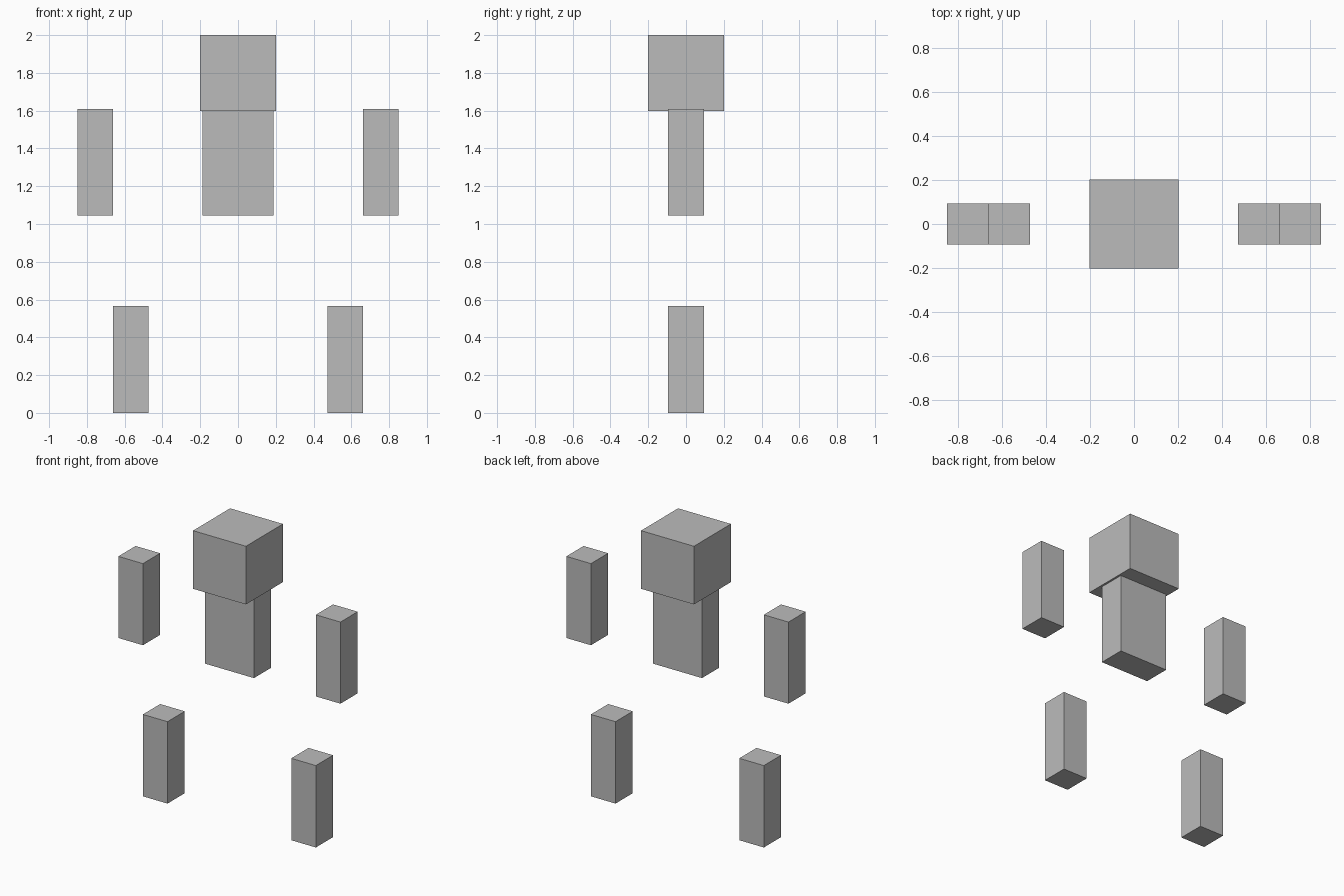
import bpy

if "Cube" in bpy.data.objects:
    bpy.data.objects.remove(bpy.data.objects["Cube"])

# Single plain grey for every part
grey = bpy.data.materials.new("plain_grey")
grey.diffuse_color = (0.5, 0.5, 0.5, 1.0)
grey.use_nodes = True
grey.node_tree.nodes["Principled BSDF"].inputs["Base Color"].default_value = grey.diffuse_color


def box(name, x, z_low, z_high, width, depth):
    """Flat-faced box centred on y = 0."""
    bpy.ops.mesh.primitive_cube_add(size=1, location=(x, 0, (z_low + z_high) / 2))
    part = bpy.context.object
    part.name = name
    part.scale = (width, depth, z_high - z_low)
    bpy.ops.object.transform_apply(location=False, rotation=False, scale=True)
    part.data.materials.append(grey)
    return part


# Head and torso
box("head", 0, 1.598, 2.0, 0.404, 0.404)
box("torso", 0, 1.044, 1.608, 0.376, 0.188)

# Detached arms and legs, one of each per side
for side, sign in (("left", -1), ("right", 1)):
    box(side + "_arm", sign * 0.755, 1.044, 1.608, 0.188, 0.188)
    box(side + "_leg", sign * 0.567, 0.0, 0.566, 0.188, 0.188)
